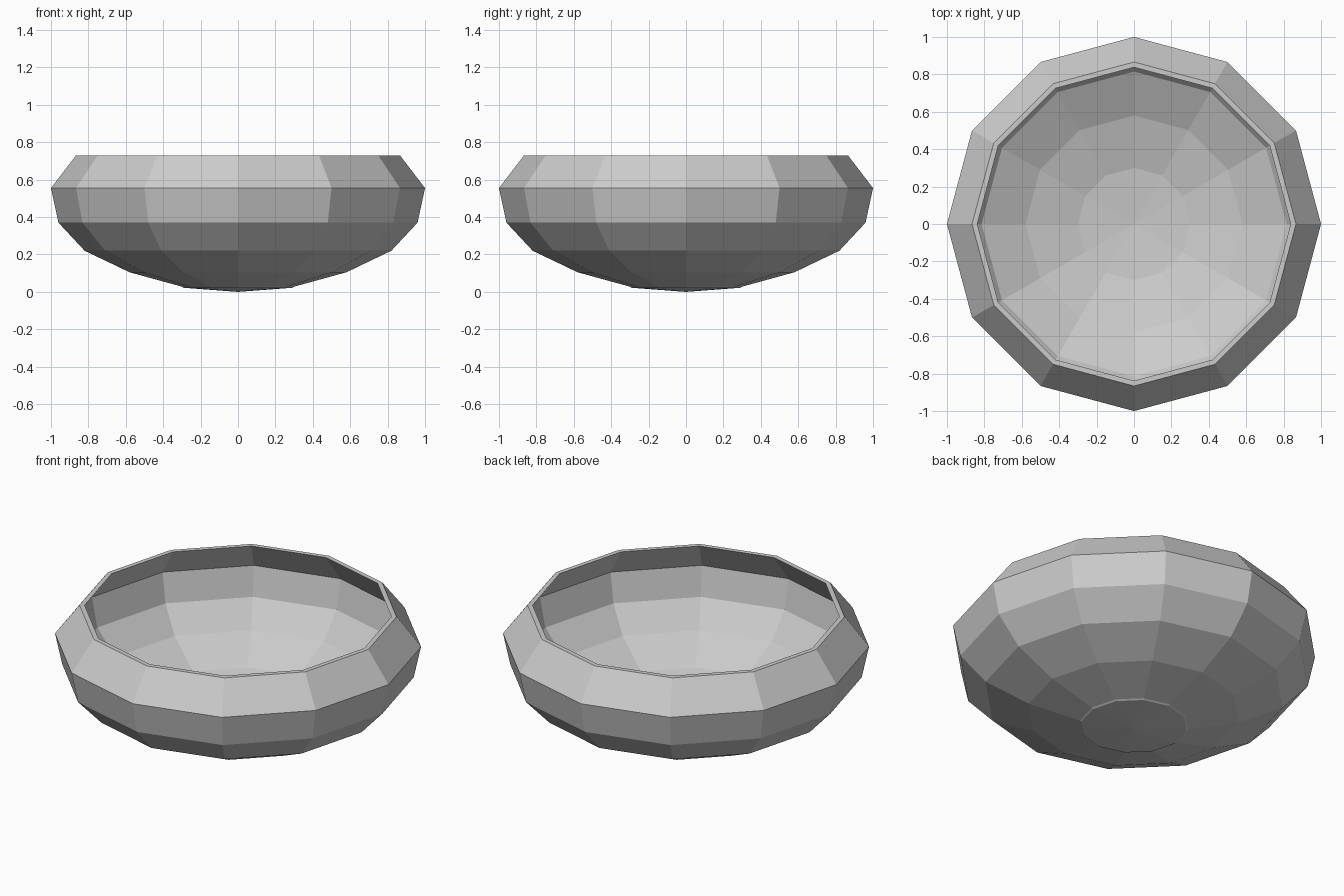
import bpy, bmesh, math

if "Cube" in bpy.data.objects:
    bpy.data.objects.remove(bpy.data.objects["Cube"])

SIDES = 12

def lathe(name, profile):
    """Revolve a closed (radius, z) profile that starts and ends on the axis."""
    bm = bmesh.new()
    rings = []
    for r, z in profile:
        if r == 0:
            rings.append([bm.verts.new((0, 0, z))] * SIDES)
        else:
            rings.append([bm.verts.new((r * math.cos(a), r * math.sin(a), z))
                          for a in (math.tau * i / SIDES for i in range(SIDES))])
    for lo, hi in zip(rings, rings[1:]):
        for i in range(SIDES):
            j = (i + 1) % SIDES
            corners = list(dict.fromkeys((lo[i], lo[j], hi[j], hi[i])))
            bm.faces.new(corners)
    bmesh.ops.recalc_face_normals(bm, faces=bm.faces)
    mesh = bpy.data.meshes.new(name)
    bm.to_mesh(mesh)
    bm.free()
    obj = bpy.data.objects.new(name, mesh)
    bpy.context.collection.objects.link(obj)
    return obj

# outer wall from the shallow pointed base up to the rim
outer = [(0, 0), (0.29, 0.022), (0.30, 0.028), (0.58, 0.105), (0.82, 0.22),
         (0.96, 0.37), (1.0, 0.555), (0.866, 0.73)]
# thin inner wall from the flat rim back down to the floor
inner = [(0.838, 0.73), (0.97, 0.553), (0.935, 0.38), (0.815, 0.235),
         (0.58, 0.12), (0.30, 0.042), (0, 0.015)]

lathe("bowl", outer + inner)
